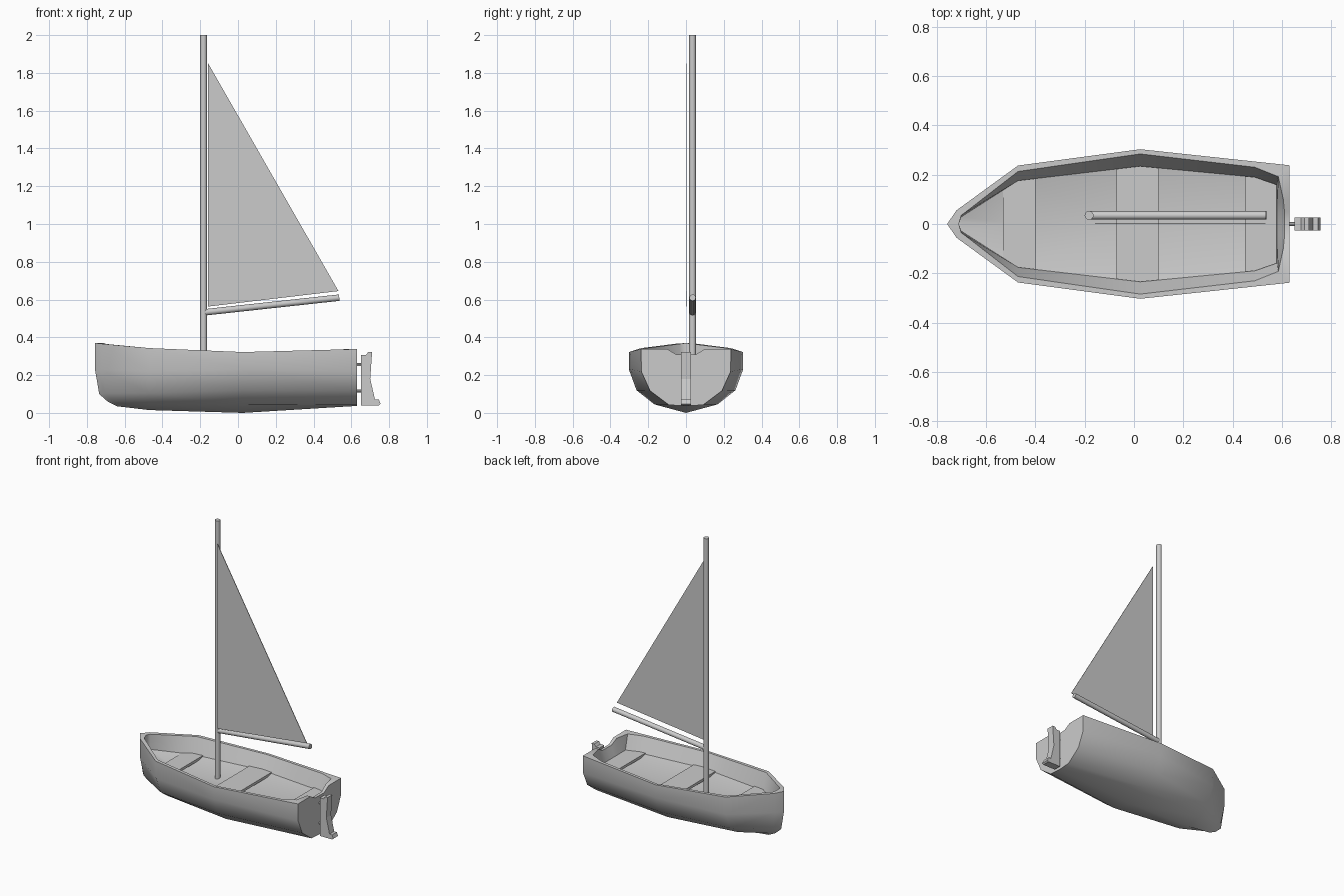
import bpy, bmesh, math
from mathutils import Vector

if "Cube" in bpy.data.objects:
    bpy.data.objects.remove(bpy.data.objects["Cube"])


def finish(name, bm, smooth=None):
    bmesh.ops.remove_doubles(bm, verts=bm.verts, dist=1e-4)
    bmesh.ops.recalc_face_normals(bm, faces=bm.faces)
    me = bpy.data.meshes.new(name)
    bm.to_mesh(me)
    bm.free()
    ob = bpy.data.objects.new(name, me)
    bpy.context.collection.objects.link(ob)
    if smooth:
        bpy.ops.object.select_all(action='DESELECT')
        ob.select_set(True)
        bpy.context.view_layer.objects.active = ob
        bpy.ops.object.shade_smooth_by_angle(angle=math.radians(smooth))
    return ob


def prism(name, outline, offset):
    """Extrude a flat outline by an offset vector."""
    bm = bmesh.new()
    f = bm.faces.new([bm.verts.new(p) for p in outline])
    r = bmesh.ops.extrude_face_region(bm, geom=[f])
    bmesh.ops.translate(bm, vec=offset,
                        verts=[v for v in r['geom'] if isinstance(v, bmesh.types.BMVert)])
    return finish(name, bm)


def rod(name, a, b, radius, sides=16):
    a, b = Vector(a), Vector(b)
    bm = bmesh.new()
    bmesh.ops.create_cone(bm, cap_ends=True, segments=sides, radius1=radius,
                          radius2=radius, depth=(b - a).length)
    bm.transform((b - a).to_track_quat('Z', 'Y').to_matrix().to_4x4())
    bmesh.ops.translate(bm, vec=(a + b) / 2, verts=bm.verts)
    return finish(name, bm, 40)


# Hull half: lines running from bow to stern, rim first, keel last
rim = [(-.757, 0, .37), (-.72, .055, .366), (-.47, .237, .343), (.025, .303, .322), (.63, .238, .338)]
planks = [
    rim,
    [(-.757, 0, .23), (-.722, .05, .23), (-.47, .232, .22), (.025, .303, .232), (.63, .236, .218)],
    [(-.735, 0, .10), (-.70, .04, .105), (-.47, .182, .105), (.025, .262, .12), (.63, .19, .117)],
    [(-.69, 0, .06), (-.66, .025, .06), (-.47, .10, .047), (.025, .167, .045), (.63, .09, .042)],
    [(-.64, 0, .035), (-.64, 0, .035), (-.47, 0, .015), (.025, 0, 0), (.63, 0, .037)],
]
# Gunwale with the notched transom top, then inner wall and hollow floor
notch = [(.63, .10, .338), (.63, .05, .308), (.63, 0, .308)]
outer = rim + [rim[-1]] + notch
inner = [(-.71, 0, .37), (-.70, .035, .365), (-.47, .213, .343), (.025, .284, .322),
         (.49, .23, .334), (.585, .192, .338), (.605, .10, .338), (.61, .05, .308), (.61, 0, .308)]
edge = [(min(x, .58), y * .825, .232 + .03 * (x < -.6)) for x, y, z in inner]
centre = [(x, 0, .195 if -.6 < x < .5 else z) for x, y, z in edge]

bm = bmesh.new()
for s in (1, -1):
    def face(pts):
        bm.faces.new([bm.verts.new((x, y * s, z)) for x, y, z in pts])
    for group in (planks, [outer, inner, edge, centre]):
        for p, q in zip(group, group[1:]):
            for i in range(len(p) - 1):
                pts = []
                for v in (p[i], p[i + 1], q[i + 1], q[i]):
                    if v not in pts:
                        pts.append(v)
                if len(pts) > 2:
                    face(pts)
    face([p[-1] for p in planks[::-1]] + notch)
finish("hull", bm, 42)


# Seats, trimmed to the inner wall
def half_width(x):
    for a, b in zip(edge, edge[1:]):
        if a[0] <= x <= b[0] and b[0] > a[0]:
            return a[1] + (b[1] - a[1]) * (x - a[0]) / (b[0] - a[0])
    return .155


for name, xs in (("front_seat", (-.53, -.47, -.40)), ("middle_seat", (-.07, .025, .10)),
                 ("rear_seat", (.45, .49, .578))):
    side = [(x, half_width(x), .222) for x in xs]
    prism(name, side + [(x, -y, z) for x, y, z in side[::-1]], (0, 0, .018))

# Mast, boom and sail
rod("mast", (-.182, .035, .18), (-.182, .035, 2.0), .018)
rod("boom", (-.18, .035, .532), (.536, .035, .61), .017)
prism("sail", [(-.158, -.001, 1.85), (.532, -.001, .645), (-.158, -.001, .563)], (0, .004, 0))

# Rudder and its two pins
profile = [(.65, .04), (.745, .04), (.755, .048), (.745, .072), (.725, .072), (.70, .18),
           (.71, .323), (.69, .323), (.677, .306), (.65, .306)]
prism("rudder", [(x, -.026, z) for x, y, z in [(a, 0, b) for a, b in profile]], (0, .052, 0))
for i, z in enumerate((.115, .255)):
    rod(f"rudder_pin_{i + 1}", (.62, 0, z), (.66, 0, z), .008, 8)
